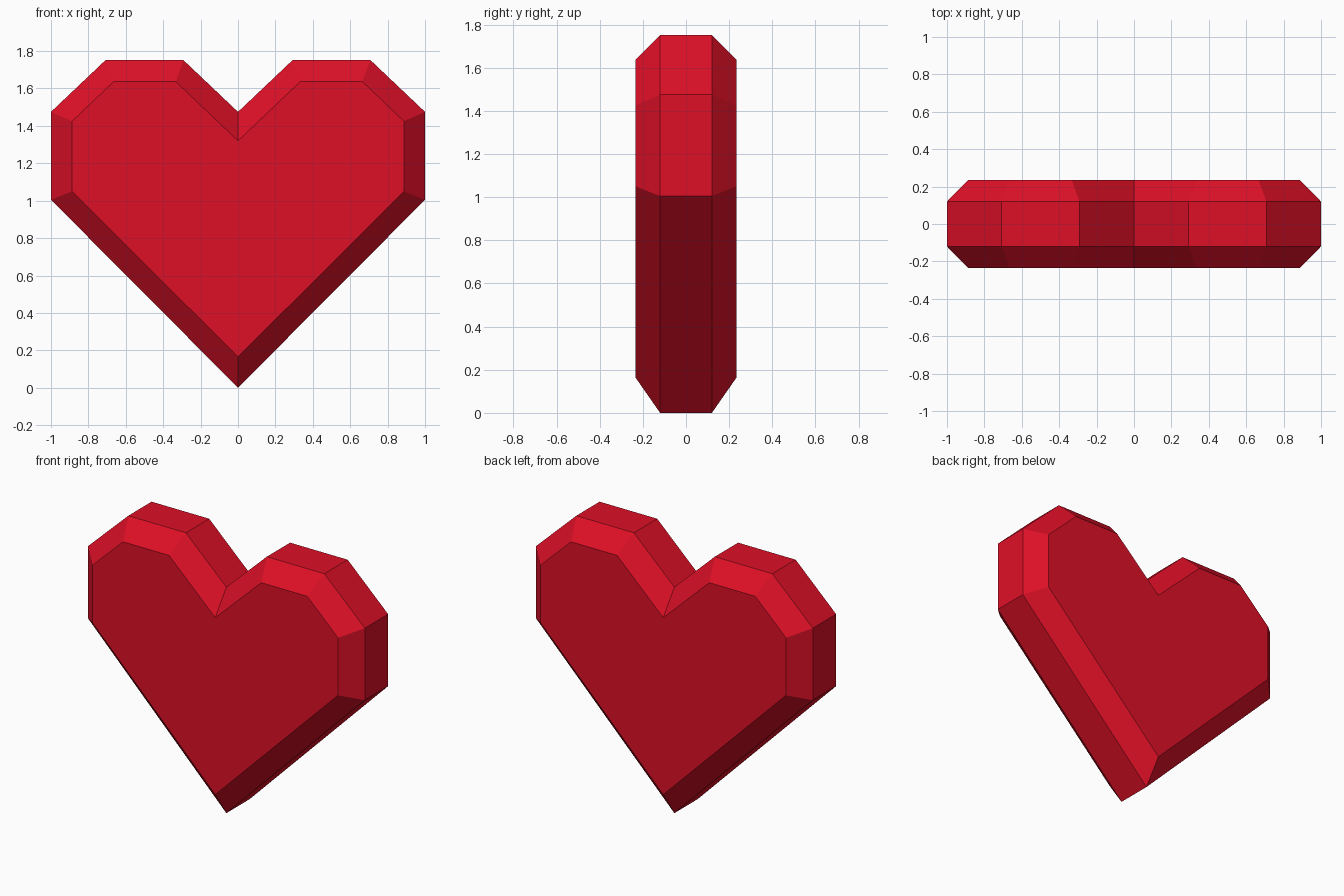
import bpy
import bmesh

cube = bpy.data.objects.get("Cube")
if cube:
    bpy.data.objects.remove(cube, do_unlink=True)

# Single red colour
red = bpy.data.materials.new("heart red")
red.use_nodes = True
colour = (0.73, 0.005, 0.02, 1)
red.diffuse_color = colour
red.node_tree.nodes["Principled BSDF"].inputs["Base Color"].default_value = colour

# Half outlines (x, z), from the bottom tip round to the notch
RIM = [(0, 0), (1, 1.005), (1, 1.475), (0.708, 1.752), (0.292, 1.752), (0, 1.475)]
FACE = [(0, 0.165), (0.887, 1.05), (0.887, 1.425), (0.665, 1.637), (0.333, 1.637), (0, 1.32)]


def full_outline(half):
    """Mirror a half outline, keeping the tip and notch single."""
    return half + [(-x, z) for x, z in reversed(half[1:-1])]


# Heart: front face, straight rim band and back face, joined by bevels
bm = bmesh.new()
sections = [(FACE, -0.235), (RIM, -0.12), (RIM, 0.12), (FACE, 0.235)]
rings = [[bm.verts.new((x, y, z)) for x, z in full_outline(half)]
         for half, y in sections]
for near, far in zip(rings, rings[1:]):
    for i in range(len(near)):
        j = (i + 1) % len(near)
        bm.faces.new((near[i], near[j], far[j], far[i]))
bm.faces.new(rings[0])
bm.faces.new(rings[-1])
bmesh.ops.recalc_face_normals(bm, faces=bm.faces)

mesh = bpy.data.meshes.new("heart")
bm.to_mesh(mesh)
bm.free()
mesh.materials.append(red)
heart = bpy.data.objects.new("heart", mesh)
bpy.context.collection.objects.link(heart)
